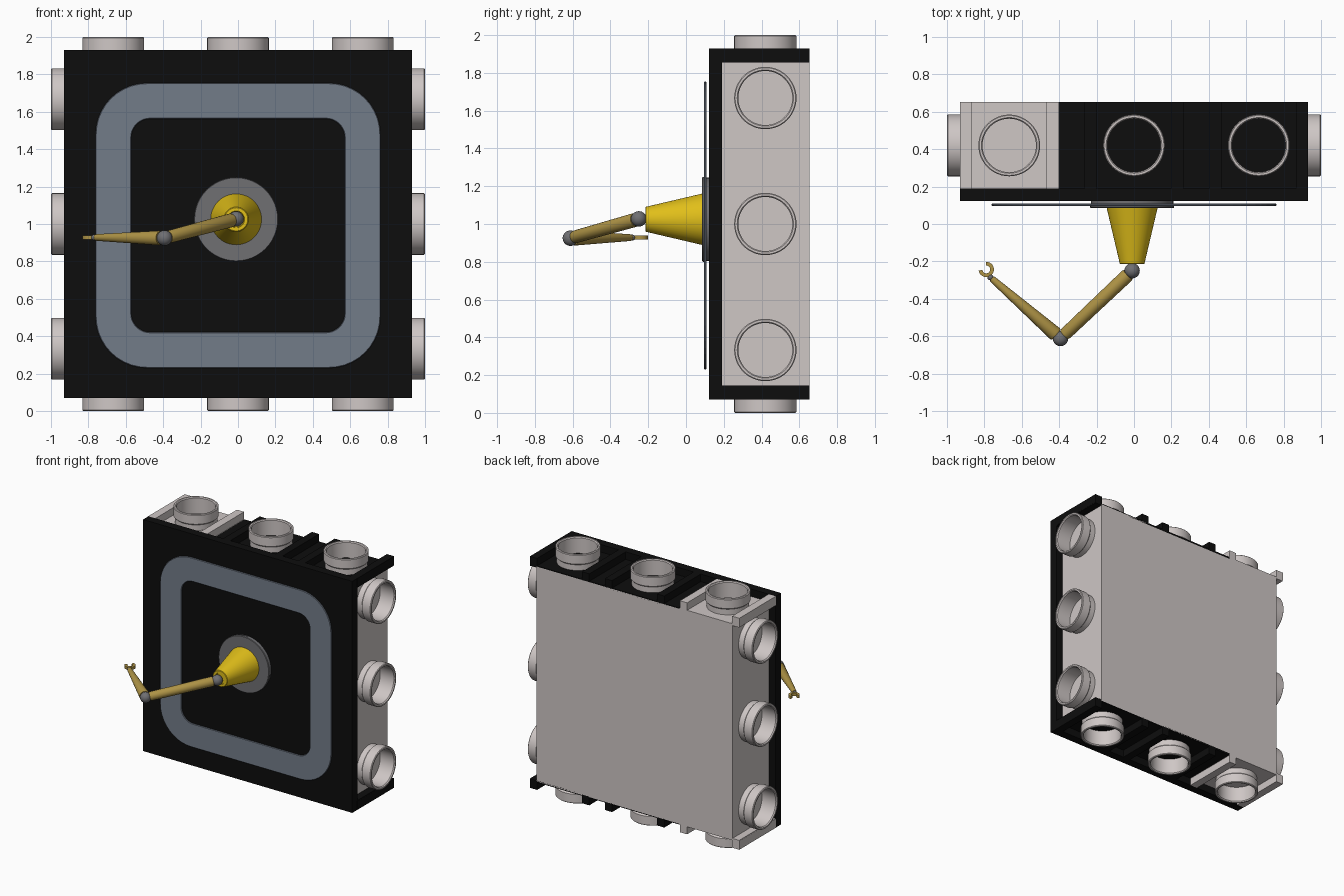
import bpy, bmesh
from math import pi, sin, cos, atan2
from mathutils import Vector, Matrix

if "Cube" in bpy.data.objects:
    bpy.data.objects.remove(bpy.data.objects["Cube"])


def material(name, rgb):
    m = bpy.data.materials.new(name)
    m.diffuse_color = (*rgb, 1)
    m.use_nodes = True
    m.node_tree.nodes["Principled BSDF"].inputs["Base Color"].default_value = m.diffuse_color
    return m


BLACK = material("black", (0.004, 0.004, 0.004))
PALE = material("pale_grey", (0.62, 0.57, 0.56))
TRACK = material("slate", (0.17, 0.20, 0.25))
STEEL = material("steel", (0.16, 0.16, 0.17))
YELLOW = material("yellow", (0.75, 0.52, 0.01))
OCHRE = material("ochre", (0.42, 0.29, 0.06))


def make(name, bm, mat, smooth=False):
    bmesh.ops.recalc_face_normals(bm, faces=bm.faces)
    me = bpy.data.meshes.new(name)
    bm.to_mesh(me)
    bm.free()
    ob = bpy.data.objects.new(name, me)
    me.materials.append(mat)
    bpy.context.collection.objects.link(ob)
    if smooth:
        bpy.ops.object.select_all(action='DESELECT')
        bpy.context.view_layer.objects.active = ob
        ob.select_set(True)
        bpy.ops.object.shade_smooth_by_angle()
    return ob


def box(name, x, y, z, mat):
    bm = bmesh.new()
    size = Matrix.Diagonal((x[1] - x[0], y[1] - y[0], z[1] - z[0], 1))
    mid = Vector((sum(x) / 2, sum(y) / 2, sum(z) / 2))
    bmesh.ops.create_cube(bm, size=1, matrix=Matrix.Translation(mid) @ size)
    return make(name, bm, mat)


def lathe(name, profile, origin, axis, mat, closed=False, n=48):
    """Spin (radius, height) points about an axis through origin."""
    bm = bmesh.new()
    M = Matrix.Translation(origin) @ Vector(axis).to_track_quat('Z', 'Y').to_matrix().to_4x4()
    rings = [[bm.verts.new(M @ Vector((r * cos(2 * pi * i / n), r * sin(2 * pi * i / n), h)))
              for i in range(n)] for r, h in profile]
    pairs = list(zip(rings, rings[1:]))
    if closed:
        pairs.append((rings[-1], rings[0]))
    else:
        bm.faces.new(rings[0])
        bm.faces.new(rings[-1])
    for a, b in pairs:
        for i in range(n):
            j = (i + 1) % n
            bm.faces.new((a[i], a[j], b[j], b[i]))
    return make(name, bm, mat, True)


def ball(name, p, r):
    bm = bmesh.new()
    bmesh.ops.create_uvsphere(bm, u_segments=24, v_segments=16, radius=r,
                              matrix=Matrix.Translation(p))
    return make(name, bm, STEEL, True)


def limb(name, a, b, r0, r1, inset0, inset1):
    d = (b - a).normalized()
    length = (b - a).length - inset1
    return lathe(name, [(r0 * .9, inset0), (r0, inset0 + .01), (r1, length - .01), (r1 * .9, length)],
                 a, d, OCHRE, n=32)


def strip(name, outer, inner, lo, hi, to_world, mat, loop):
    """Solid band between two matching outlines, extruded from lo to hi."""
    bm = bmesh.new()
    rows = [[bm.verts.new(to_world(p, h)) for p in pts]
            for pts, h in ((outer, lo), (outer, hi), (inner, hi), (inner, lo))]
    n = len(outer)
    for k in range(4):
        a, b = rows[k], rows[(k + 1) % 4]
        for i in range(n if loop else n - 1):
            j = (i + 1) % n
            bm.faces.new((a[i], a[j], b[j], b[i]))
    if not loop:
        for i in (0, -1):
            bm.faces.new([r[i] for r in rows])
    return make(name, bm, mat)


# Square case: front panel and recessed core
box("front_panel", (-.93, .93), (.122, .19), (.07, 1.93), BLACK)
box("case_core", (-.87, .87), (.18, .653), (.136, 1.864), PALE)

# Upper and lower caps with end ridges, one block pale and the rest black
STUDS = (-.667, 0, .667)
for label, s in (("top", 1), ("bottom", -1)):
    def zs(a, b):
        return tuple(sorted((1 + s * a, 1 + s * b)))
    box(label + "_pale_floor", (-.93, -.4), (.185, .653), zs(.855, .87), PALE)
    box(label + "_black_floor", (-.4, .93), (.185, .653), zs(.855, .87), BLACK)
    for cx in STUDS:
        mat = PALE if cx < -.1 else BLACK
        for side in (-1, 1):
            e = sorted((cx + side * .264, cx + side * .2))
            box(label + "_ridge", e, (.185, .653), zs(.86, .93), mat)

# Hollow round connectors on all four edges
RING = [(.155, -.01), (.155, .045), (.165, .055), (.165, .125), (.16, .13),
        (.149, .13), (.143, .122), (.143, -.01)]
for t in STUDS:
    for s in (-1, 1):
        lathe("edge_connector", RING, (t, .42, 1 + s * .87), (0, 0, s), PALE, True)
        lathe("side_connector", RING, (s * .87, .42, 1 + t), (s, 0, 0), PALE, True)


# Rounded square track floating just before the panel
def rounded(h, r, n=10):
    return [((h - r) * sx + r * cos(q + pi / 2 * i / n), (h - r) * sz + r * sin(q + pi / 2 * i / n))
            for sx, sz, q in ((1, 1, 0), (-1, 1, pi / 2), (-1, -1, pi), (1, -1, 1.5 * pi))
            for i in range(n + 1)]


track = strip("track", rounded(.762, .275), rounded(.57, .1), .096, .109,
              lambda p, h: Vector((p[0], h, p[1] + .992)), TRACK, True)
bev = track.modifiers.new("soft_edge", 'BEVEL')
bev.width = .004

# Turntable and conical shoulder
HUB = Vector((-.01, 0, 1.025))
lathe("turntable", [(.22, -.125), (.22, -.108), (.225, -.106), (.225, -.09), (.222, -.086)],
      HUB, (0, -1, 0), STEEL)
lathe("shoulder_cone", [(.137, -.09), (.066, .212), (.062, .215), (.045, .215), (.043, .21)],
      HUB, (0, -1, 0), YELLOW)

# Jointed arm
shoulder = Vector((-.01, -.25, 1.027))
elbow = Vector((-.393, -.612, .925))
wrist = Vector((-.768, -.285, .928))
ball("shoulder_ball", shoulder, .041)
ball("elbow_ball", elbow, .041)
ball("wrist_ball", wrist, .016)
limb("upper_arm", shoulder, elbow, .037, .034, .03, .03)
limb("forearm", elbow, wrist, .039, .018, .03, .01)

# Open claw hand facing away from the forearm
d = wrist - elbow
palm = Vector((-.79, -.243, .928))
a0 = atan2(d.y, d.x)
angles = [a0 + .85 + (2 * pi - 1.7) * i / 20 for i in range(21)]
strip("claw", [(.041 * cos(a), .041 * sin(a)) for a in angles],
      [(.021 * cos(a), .021 * sin(a)) for a in angles], -.011, .011,
      lambda p, h: palm + Vector((p[0], p[1], h)), OCHRE, False)
